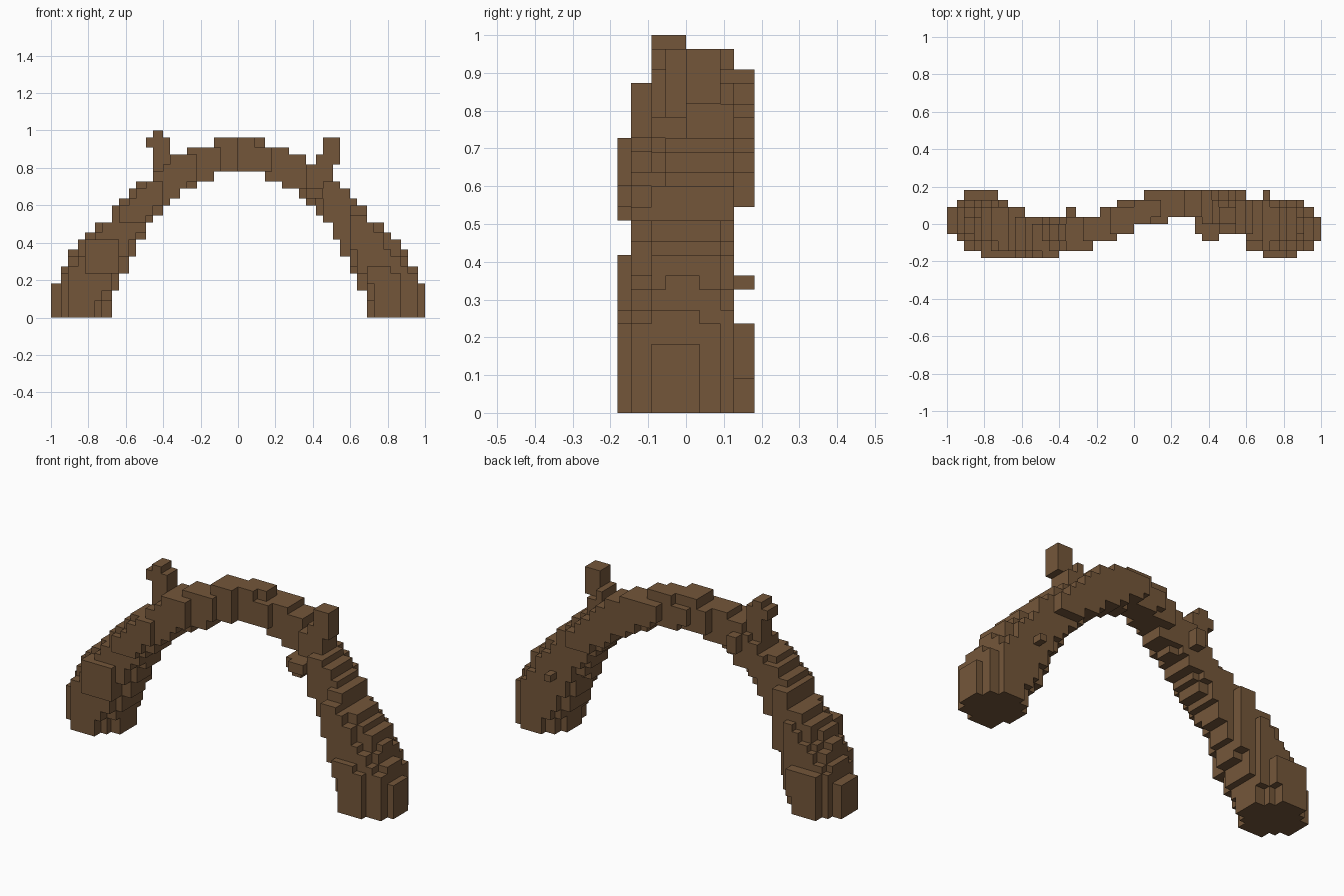
import bpy, bmesh, math
from mathutils import Vector

cube = bpy.data.objects.get("Cube")
if cube:
    bpy.data.objects.remove(cube, do_unlink=True)

bark = bpy.data.materials.new("bark_brown")
bark.use_nodes = True
COLOUR = (0.175, 0.094, 0.042, 1.0)
bark.diffuse_color = COLOUR
bark.node_tree.nodes["Principled BSDF"].inputs["Base Color"].default_value = COLOUR

# Centre line of the arch in cells: x, y, z, radius
PATH = [(-18.5, .5, -2, 3.4), (-18.5, .5, 2.5, 3.45), (-17.2, 0, 5, 3.49), (-14, -.4, 10.5, 2.95),
        (-12, -1.3, 12.7, 2.65), (-10, -1.4, 14.5, 2.5), (-6.5, -.9, 17.2, 2.3), (-3, 0, 18.7, 2.3),
        (-.8, .6, 19, 2.25), (2.5, 2, 18.8, 2.1), (6.5, 2.4, 17.2, 2.3), (10, 1.6, 14.5, 2.6),
        (14, .2, 10.5, 2.95), (17.2, 0, 5, 3.49), (18.5, -.5, 2.5, 3.45), (18.5, -.5, -2, 3.4)]

# Heights of the arch from the middle column outwards
TOP = [21, 21, 21, 20, 20, 20, 19, 19, 18, 17, 16, 16, 15, 14, 13, 11, 11, 10, 9, 8, 6, 4]
LOW = [17, 17, 17, 16, 16, 15, 15, 14, 13, 12, 11, 9, 6, 4, 2] + [0] * 7

# Depth limits: first column, front, back
DEPTH = [(-22, -1, 2), (-21, -2, 3), (-20, -3, 4), (-16, -3, 3), (-15, -4, 2), (-13, -4, 1),
         (-9, -3, 1), (-5, -2, 1), (-4, -2, 2), (-2, -1, 3), (0, 0, 3), (1, 0, 4), (4, 1, 4),
         (8, 0, 4), (10, -1, 4), (13, -3, 3), (15, -4, 3), (19, -3, 3), (20, -3, 2)]


def inside_tube(p):
    for a, b in zip(PATH, PATH[1:]):
        pa, pb = Vector(a[:3]), Vector(b[:3])
        d = pb - pa
        t = max(0, min(1, (p - pa).dot(d) / d.length_squared))
        if (p - pa - d * t).length <= a[3] + (b[3] - a[3]) * t:
            return True
    return False


def box(x0, x1, y0, y1, z0, z1):
    return {(x, y, z) for x in range(x0, x1) for y in range(y0, y1) for z in range(z0, z1)}


def arch_cells():
    cells = set()
    for x in range(-22, 22):
        k = x if x >= 0 else -1 - x
        _, front, back = [d for d in DEPTH if d[0] <= x][-1]
        for c in box(x, x + 1, front, back, LOW[k], TOP[k]):
            if inside_tube(Vector(c) + Vector((.5, .5, .5))):
                cells.add(c)
    return cells


def snap(i, j, k):
    # Cells alternate between three and two fine units wide
    return (math.ceil(i * 2.5) / 55, math.floor(j * 2.5) / 55, math.ceil(k * 2.5) / 55)


SIDES = [((1, 0, 0), [(1, 0, 0), (1, 1, 0), (1, 1, 1), (1, 0, 1)]),
         ((-1, 0, 0), [(0, 0, 0), (0, 0, 1), (0, 1, 1), (0, 1, 0)]),
         ((0, 1, 0), [(0, 1, 0), (0, 1, 1), (1, 1, 1), (1, 1, 0)]),
         ((0, -1, 0), [(0, 0, 0), (1, 0, 0), (1, 0, 1), (0, 0, 1)]),
         ((0, 0, 1), [(0, 0, 1), (1, 0, 1), (1, 1, 1), (0, 1, 1)]),
         ((0, 0, -1), [(0, 0, 0), (0, 1, 0), (1, 1, 0), (1, 0, 0)])]


def build(name, cells, solid):
    bm = bmesh.new()
    verts = {}
    for c in sorted(cells):
        for step, corners in SIDES:
            if tuple(a + b for a, b in zip(c, step)) in solid:
                continue
            face = []
            for q in corners:
                key = tuple(a + b for a, b in zip(c, q))
                if key not in verts:
                    verts[key] = bm.verts.new(snap(*key))
                face.append(verts[key])
            bm.faces.new(face)
    mesh = bpy.data.meshes.new(name)
    bm.to_mesh(mesh)
    bm.free()
    mesh.materials.append(bark)
    bpy.context.collection.objects.link(bpy.data.objects.new(name, mesh))


parts = {
    "arched_trunk": arch_cells(),
    # Stubs of broken branches
    "right_branch": box(-10, -8, -2, 0, 16, 20) | box(-11, -8, -2, 0, 20, 21) | box(-10, -9, -2, 0, 21, 22),
    "left_branch": box(10, 12, 0, 2, 18, 21) | box(10, 11, 0, 3, 15, 18) | box(9, 10, 0, 3, 16, 19),
    "inner_twig": box(7, 10, -1, 1, 14, 15) | box(8, 10, -2, 0, 14, 15) | box(8, 9, -1, 1, 13, 14),
    # Small knots on the bark
    "back_knot": box(-8, -7, 1, 2, 16, 18),
    "left_leg_knot": box(15, 16, 2, 4, 7, 8),
    # Raised plates of bark on the feet
    "right_foot_front_plate": box(-18, -14, -4, -3, 5, 9),
    "right_foot_back_plate": box(-20, -17, 3, 4, 0, 5) | box(-17, -16, 3, 4, 2, 5),
    "left_foot_front_plate": box(16, 19, -4, -3, 0, 4) | box(15, 18, -4, -3, 4, 6),
}
solid = set()
for name, cells in parts.items():
    parts[name] = cells - solid
    solid |= cells
for name, cells in parts.items():
    build(name, cells, solid)
